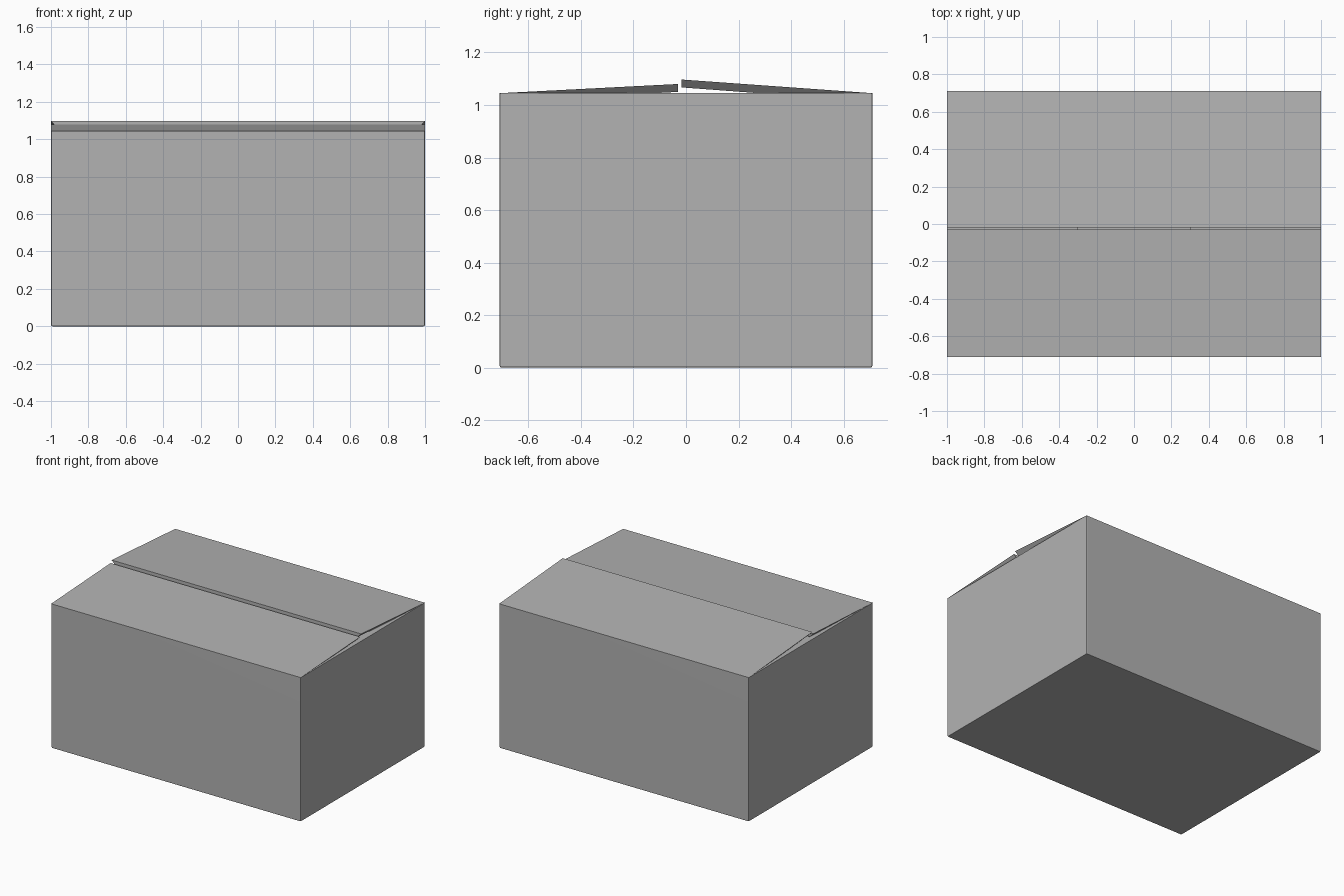
import bpy, bmesh

if "Cube" in bpy.data.objects:
    bpy.data.objects.remove(bpy.data.objects["Cube"])

X, Y, H, T = 1.0, 0.71, 1.045, 0.03   # half length, half width, wall height, board thickness

card = bpy.data.materials.new("grey_card")
card.diffuse_color = (0.45, 0.45, 0.45, 1)
card.use_nodes = True
card.node_tree.nodes["Principled BSDF"].inputs["Base Color"].default_value = card.diffuse_color


def finish(bm, name):
    bmesh.ops.recalc_face_normals(bm, faces=bm.faces)
    me = bpy.data.meshes.new(name)
    bm.to_mesh(me)
    bm.free()
    me.materials.append(card)
    ob = bpy.data.objects.new(name, me)
    bpy.context.collection.objects.link(ob)
    return ob


def loft(name, ring_a, ring_b):
    """Closed solid between two matching rings of points."""
    bm = bmesh.new()
    a = [bm.verts.new(p) for p in ring_a]
    b = [bm.verts.new(p) for p in ring_b]
    n = len(a)
    bm.faces.new(a)
    bm.faces.new(b[::-1])
    for i in range(n):
        j = (i + 1) % n
        bm.faces.new((a[i], b[i], b[j], a[j]))
    return finish(bm, name)


# Open hollow box body
bm = bmesh.new()
bmesh.ops.create_cube(bm, size=1)
for v in bm.verts:
    v.co = (v.co.x * 2 * X, v.co.y * 2 * Y, (v.co.z + 0.5) * H)
top = max(bm.faces, key=lambda f: f.calc_center_median().z)
# soften the upright and bottom edges slightly
edges = [e for e in bm.edges if e not in top.edges[:]]
bmesh.ops.bevel(bm, geom=edges, offset=0.008, segments=2, profile=0.5, affect='EDGES')
top = max(bm.faces, key=lambda f: f.calc_center_median().z)
bmesh.ops.inset_region(bm, faces=[top], thickness=T, use_even_offset=True)
bm.normal_update()
top = max((f for f in bm.faces if f.normal.z > 0.9), key=lambda f: f.calc_area())
ext = bmesh.ops.extrude_face_region(bm, geom=[top])
if top.is_valid:
    bmesh.ops.delete(bm, geom=[top], context='FACES_ONLY')
for v in ext["geom"]:
    if isinstance(v, bmesh.types.BMVert):
        v.co.z = T
body = finish(bm, "box_body")
bpy.context.view_layer.objects.active = body
body.select_set(True)
bpy.ops.object.shade_smooth_by_angle()
weighted = body.modifiers.new("flat_panels", 'WEIGHTED_NORMAL')
weighted.keep_sharp = True

# Long outer flaps, slightly raised and meeting near the middle, ends cut at a slant
for name, s, end_y, end_z in (("front_flap", -1, -0.03, 1.08),
                              ("back_flap", 1, -0.018, 1.097)):
    profile = [(s * Y, H, X), (end_y, end_z, X),
               (end_y, end_z - T, X - T), (s * (Y - T), H - T, X - T)]
    loft(name, [(-x, y, z) for y, z, x in profile], [(x, y, z) for y, z, x in profile])

# Short inner flaps lying flat beneath them
for name, s in (("left_inner_flap", -1), ("right_inner_flap", 1)):
    profile = [(s * (X - T), H), (s * 0.3, H), (s * 0.3, H - T), (s * (X - T), H - T)]
    loft(name, [(x, -Y + T, z) for x, z in profile], [(x, Y - T, z) for x, z in profile])
